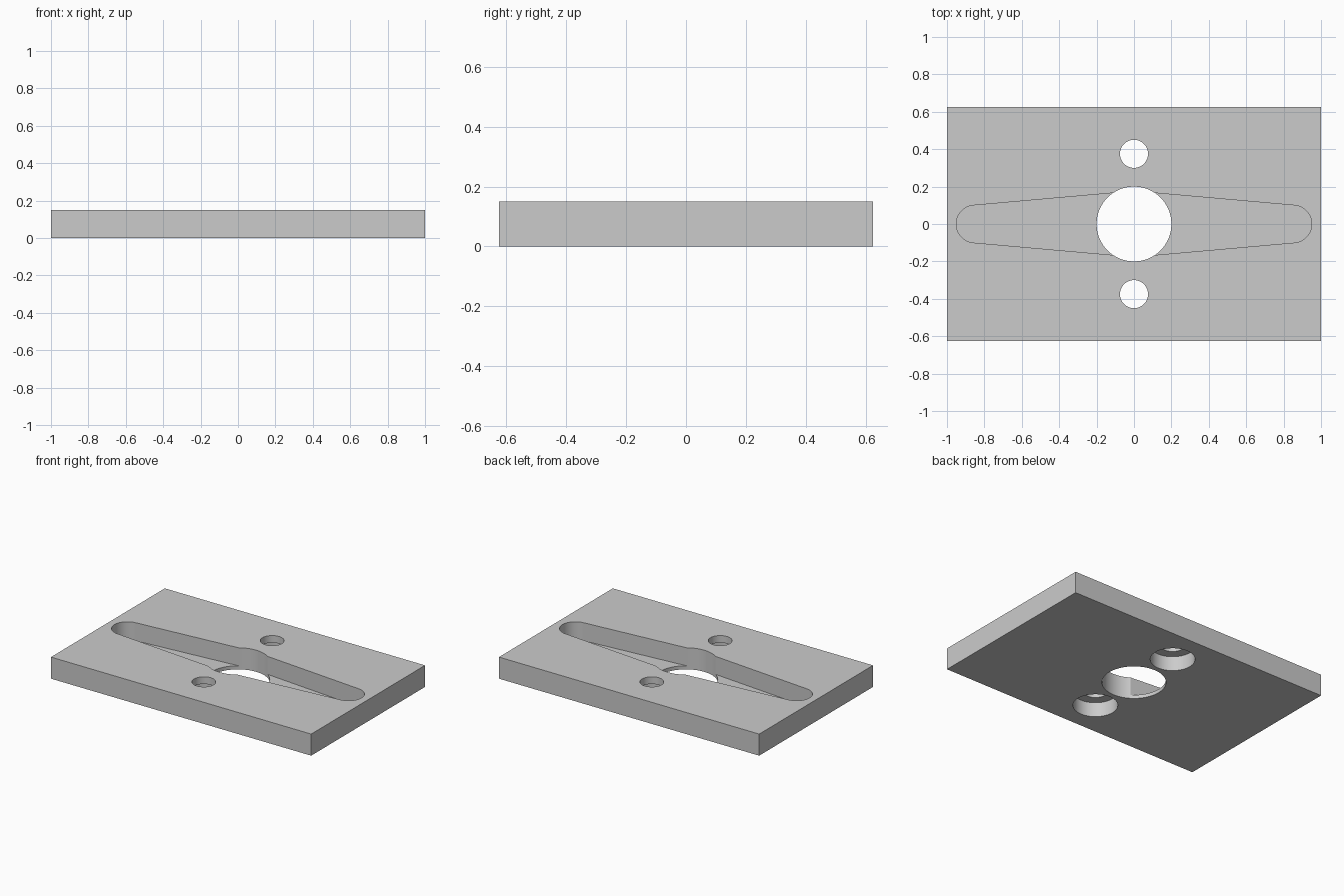
import bpy, bmesh, math

old = bpy.data.objects.get("Cube")
if old:
    bpy.data.objects.remove(old, do_unlink=True)

LENGTH, WIDTH, THICK = 2.0, 1.25, 0.15
FLOOR = 0.025      # material left under the slot
LEDGE = 0.10       # depth of the counterbores from below
OVER = 0.05        # how far cutters poke out

grey = bpy.data.materials.new("plain_grey")
grey.use_nodes = True
colour = (0.6, 0.6, 0.6, 1)
grey.diffuse_color = colour
grey.node_tree.nodes["Principled BSDF"].inputs["Base Color"].default_value = colour


def prism(name, outline, z0, z1):
    """Extrude a counter-clockwise outline from z0 to z1."""
    bm = bmesh.new()
    base = bm.faces.new([bm.verts.new((x, y, z0)) for x, y in outline])
    top = bmesh.ops.extrude_face_region(bm, geom=[base])["geom"]
    for v in top:
        if isinstance(v, bmesh.types.BMVert):
            v.co.z = z1
    bmesh.ops.recalc_face_normals(bm, faces=bm.faces)
    mesh = bpy.data.meshes.new(name)
    bm.to_mesh(mesh)
    bm.free()
    mesh.materials.append(grey)
    obj = bpy.data.objects.new(name, mesh)
    bpy.context.collection.objects.link(obj)
    return obj


def arc(cx, cy, r, start, end, steps):
    angles = [start + (end - start) * i / steps for i in range(steps + 1)]
    return [(cx + r * math.cos(a), cy + r * math.sin(a)) for a in angles]


def circle(cx, cy, r, steps=96):
    return arc(cx, cy, r, 0, 2 * math.pi, steps)[:-1]


# Rectangular plate
hx, hy = LENGTH / 2, WIDTH / 2
plate = prism("plate", [(-hx, -hy), (hx, -hy), (hx, hy), (-hx, hy)], 0, THICK)

# Tapered slot: rounded ends joined by tangents to a wider middle
end_x, end_r, mid_r = 0.85, 0.10, 0.175
tilt = math.asin((mid_r - end_r) / end_x)
half = math.pi / 2 - tilt
slot = arc(end_x, 0, end_r, -half, half, 40)
slot += arc(0, 0, mid_r, half, math.pi - half, 4)
slot += arc(-end_x, 0, end_r, math.pi - half, math.pi + half, 40)
slot += arc(0, 0, mid_r, math.pi + half, 2 * math.pi - half, 4)
cutters = [prism("slot_cutter", slot, FLOOR, THICK + OVER),
           prism("centre_hole_cutter", circle(0, 0, 0.2), -OVER, THICK + OVER)]

# Screw holes with counterbores underneath
for y in (-0.375, 0.375):
    cutters.append(prism("screw_hole_cutter", circle(0, y, 0.075), -OVER, THICK + OVER))
    cutters.append(prism("counterbore_cutter", circle(0, y, 0.14), -OVER, LEDGE))

# Cut the plate and drop the cutters
bpy.context.view_layer.objects.active = plate
plate.select_set(True)
for cutter in cutters:
    cutter.hide_render = True
    mod = plate.modifiers.new("cut", "BOOLEAN")
    mod.operation, mod.solver, mod.object = "DIFFERENCE", "EXACT", cutter
    bpy.ops.object.modifier_apply(modifier=mod.name)
    bpy.data.objects.remove(cutter, do_unlink=True)

bpy.ops.object.shade_smooth_by_angle(angle=math.radians(20))
